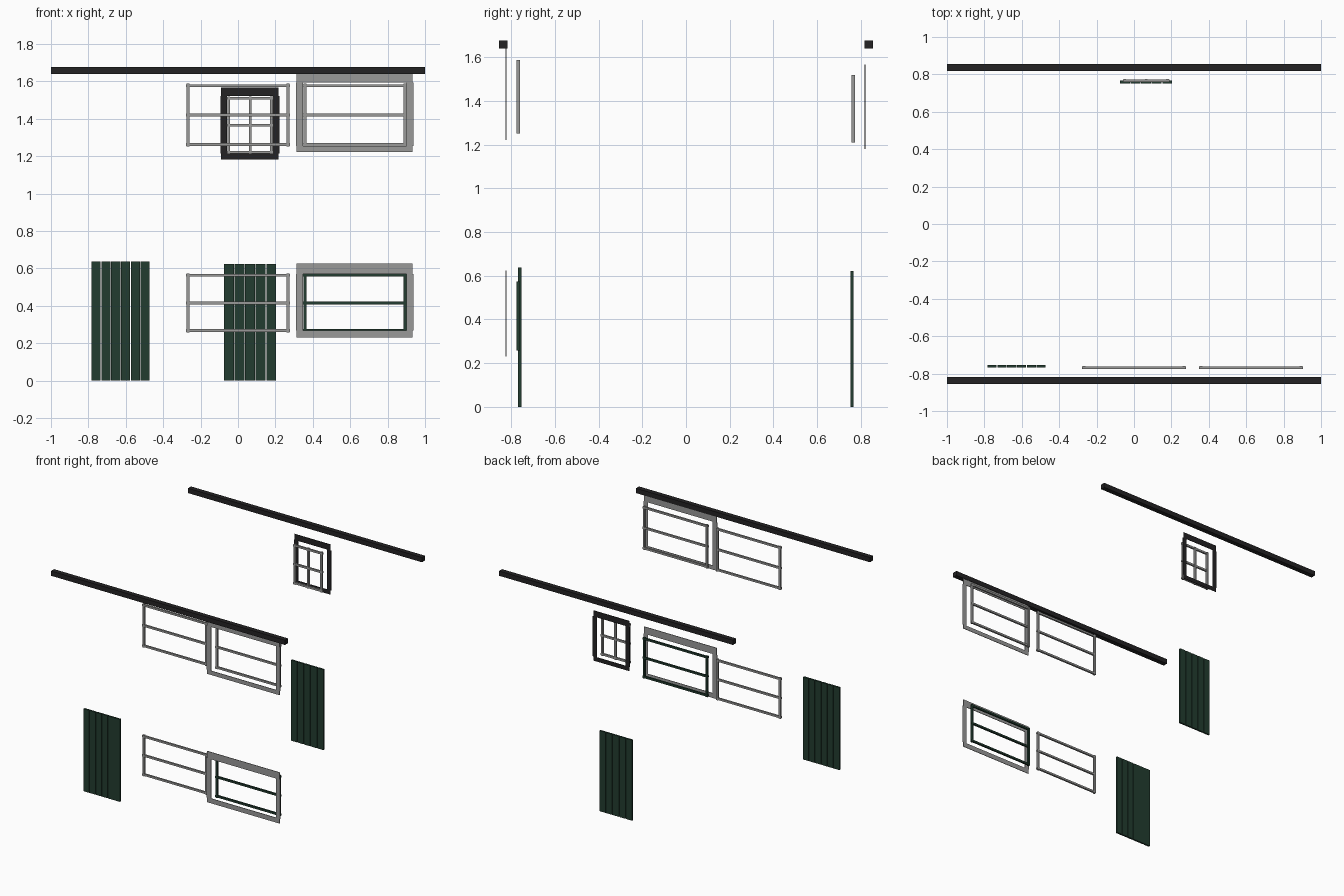
import bpy, bmesh

if "Cube" in bpy.data.objects:
    bpy.data.objects.remove(bpy.data.objects["Cube"])


def material(name, rgb):
    m = bpy.data.materials.new(name)
    m.diffuse_color = (*rgb, 1)
    m.use_nodes = True
    m.node_tree.nodes["Principled BSDF"].inputs["Base Color"].default_value = m.diffuse_color
    return m


BLACK = material("charcoal", (0.017, 0.016, 0.017))
GREY = material("trim grey", (0.32, 0.32, 0.315))
GREEN = material("dark green", (0.016, 0.045, 0.029))


def build(name, boxes, mat):
    """One object from a list of boxes (x0, x1, y0, y1, z0, z1)."""
    bm = bmesh.new()
    for x0, x1, y0, y1, z0, z1 in boxes:
        verts = bmesh.ops.create_cube(bm, size=1)["verts"]
        for v in verts:
            v.co.x = x1 if v.co.x > 0 else x0
            v.co.y = y1 if v.co.y > 0 else y0
            v.co.z = z1 if v.co.z > 0 else z0
    me = bpy.data.meshes.new(name)
    bm.to_mesh(me)
    bm.free()
    me.materials.append(mat)
    ob = bpy.data.objects.new(name, me)
    bpy.context.collection.objects.link(ob)
    return ob


def door(name, x0, x1, y0, y1, height, count):
    """Row of upright planks with thin gaps."""
    gap = 0.004
    w = (x1 - x0 + gap) / count
    build(name, [(x0 + i * w, x0 + (i + 1) * w - gap, y0, y1, 0, height)
                 for i in range(count)], GREEN)


def grid(name, x0, x1, z0, z1, y, columns, rows, mat, w=0.015):
    """Window bars: evenly spaced uprights and rails with slightly proud ends."""
    e, t = 0.003, 0.008
    boxes = []
    for i in range(columns):
        a = x0 + e + (x1 - x0 - 2 * e - w) * i / (columns - 1)
        boxes.append((a, a + w, y - t, y + t, z0, z1))
    for i in range(rows):
        a = z0 + e + (z1 - z0 - 2 * e - w) * i / (rows - 1)
        boxes.append((x0, x1, y - t + 0.001, y + t - 0.001, a, a + w))
    build(name, boxes, mat)


def frame(name, x0, x1, z0, z1, y, top, bottom, side, mat):
    """Flat trim boards around an opening, side boards a hair wider."""
    t, s = 0.002, 0.006
    build(name, [
        (x0, x1, y - t, y + t, z1 - top, z1),
        (x0, x1, y - t, y + t, z0, z0 + bottom),
        (x0 - s / 2, x0 + side, y - t, y + t, z0 + bottom, z1 - top),
        (x1 - side + s / 2, x1 + s, y - t, y + t, z0 + bottom, z1 - top)], mat)


# Eave beams
for label, s in (("front", -1), ("rear", 1)):
    ys = sorted((s * 0.818, s * 0.855))
    build(label + "_beam", [(-1, 1, *ys, 1.64, 1.677)], BLACK)

# Plank doors
door("front_door", -0.783, -0.472, -0.768, -0.754, 0.637, 6)
door("rear_door", -0.075, 0.204, 0.752, 0.766, 0.622, 5)

# Front windows, two storeys
for label, z0, z1, right_mat in (("upper", 1.252, 1.587, GREY),
                                 ("lower", 0.257, 0.573, GREEN)):
    grid(label + "_left_window", -0.278, 0.278, z0, z1, -0.768, 2, 3, GREY)
    grid(label + "_right_window", 0.348, 0.904, z0, z1, -0.768, 2, 3, right_mat)

# Trim around the right-hand front windows
frame("upper_window_trim", 0.313, 0.932, 1.222, 1.641, -0.823, 0.048, 0.032, 0.034, GREY)
frame("lower_window_trim", 0.313, 0.932, 0.23, 0.625, -0.823, 0.055, 0.037, 0.034, GREY)

# Rear window and its dark trim
grid("rear_window", -0.06, 0.19, 1.21, 1.52, 0.766, 3, 3, GREY)
frame("rear_window_trim", -0.09, 0.217, 1.181, 1.568, 0.819, 0.046, 0.032, 0.032, BLACK)
